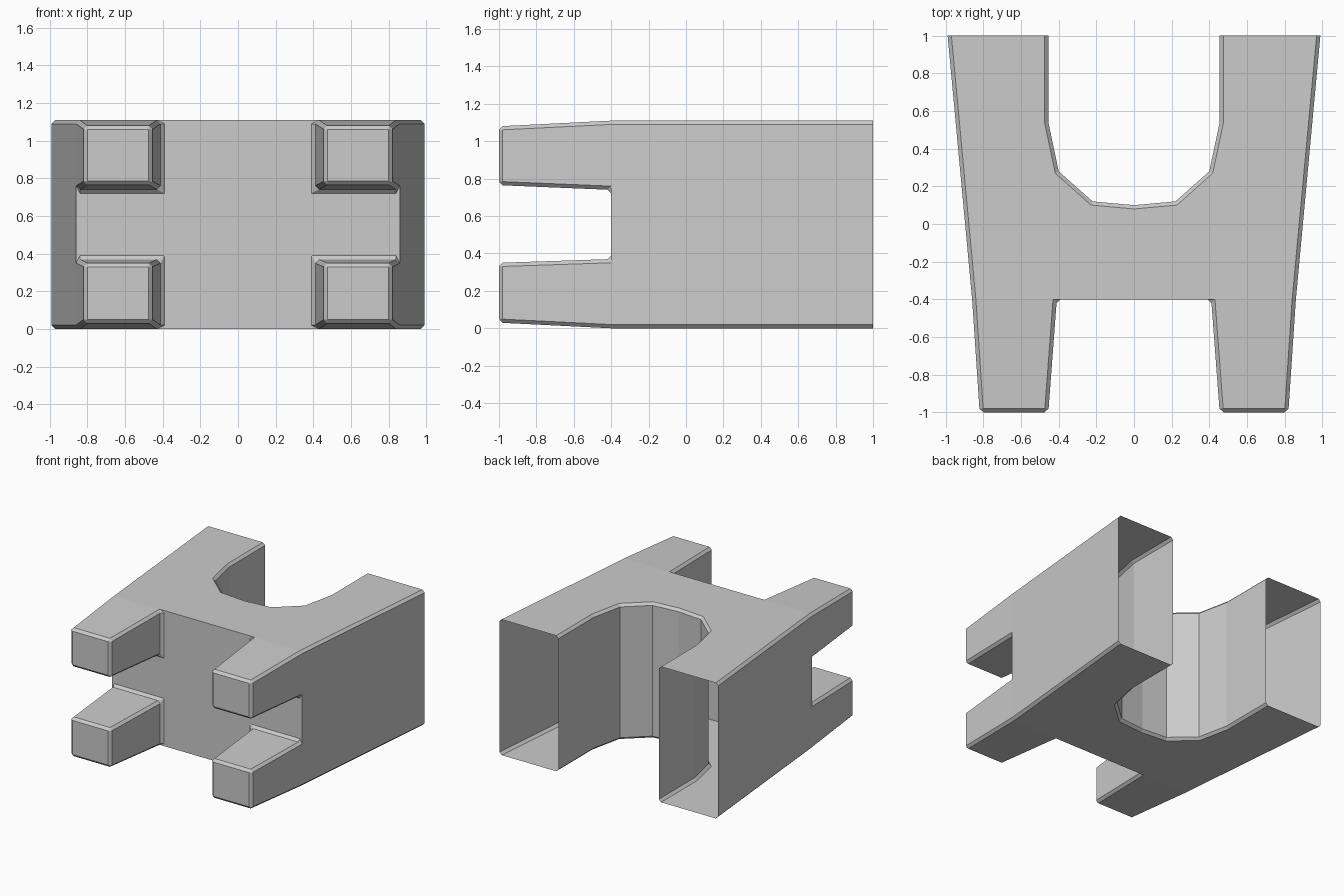
import bpy
import bmesh

cube = bpy.data.objects.get("Cube")
if cube:
    bpy.data.objects.remove(cube, do_unlink=True)

HEIGHT = 1.11
FRONT = -0.4
GAP_LOW, GAP_HIGH = 0.37, 0.74

grey = bpy.data.materials.new("plain grey")
grey.use_nodes = True
colour = (0.6, 0.6, 0.6, 1)
grey.diffuse_color = colour
grey.node_tree.nodes["Principled BSDF"].inputs["Base Color"].default_value = colour

bm = bmesh.new()


def face(points):
    return bm.faces.new([bm.verts.new(p) for p in points])


def mirrored(points):
    """Half outline followed by its mirror image, as one closed loop."""
    return points + [(-a, b) for a, b in reversed(points) if a != 0]


# Top and bottom plates share one plan outline with a rear arch
arch = [(0, 0.10), (0.22, 0.12), (0.40, 0.28), (0.455, 0.54), (0.455, 1)]
plan = mirrored(arch + [(0.99, 1), (0.86, FRONT), (0.41, FRONT)])
for z in (0, HEIGHT):
    face([(x, y, z) for x, y in plan])

# Cross-shaped front wall between the prongs
cross = mirrored([(0.41, HEIGHT), (0.41, GAP_HIGH), (0.86, GAP_HIGH),
                  (0.86, GAP_LOW), (0.41, GAP_LOW), (0.41, 0)])
face([(x, FRONT, z) for x, z in cross])

for s in (-1, 1):
    # Faceted arch wall
    for (xa, ya), (xb, yb) in zip(arch, arch[1:]):
        face([(s * xa, ya, 0), (s * xb, yb, 0),
              (s * xb, yb, HEIGHT), (s * xa, ya, HEIGHT)])

    # Tapered outer wall, with the rear left open
    face([(s * 0.99, 1, 0)]
         + [(s * 0.86, FRONT, z) for z in (0, GAP_LOW, GAP_HIGH, HEIGHT)]
         + [(s * 0.99, 1, HEIGHT)])

    # Upper and lower tapered prongs
    for root, tip in (((0, GAP_LOW), (0.03, 0.35)),
                      ((GAP_HIGH, HEIGHT), (0.765, 1.08))):
        def ring(xs, y, zs):
            return [(s * xs[i], y, zs[j]) for i, j in ((0, 0), (1, 0), (1, 1), (0, 1))]
        back = ring((0.41, 0.86), FRONT, root)
        end = ring((0.455, 0.82), -1, tip)
        face(end)
        for i in range(4):
            j = (i + 1) % 4
            face([back[i], back[j], end[j], end[i]])

bmesh.ops.remove_doubles(bm, verts=bm.verts[:], dist=0.0001)
bmesh.ops.recalc_face_normals(bm, faces=bm.faces[:])

# Narrow chamfer on the sharp edges
sharp = [e for e in bm.edges if len(e.link_faces) == 2 and e.calc_face_angle() > 0.9]
bmesh.ops.bevel(bm, geom=sharp, offset=0.02, offset_type='OFFSET', segments=1,
                profile=0.5, affect='EDGES', clamp_overlap=True)

mesh = bpy.data.meshes.new("pronged_body")
bm.to_mesh(mesh)
bm.free()
mesh.materials.append(grey)
body = bpy.data.objects.new("pronged_body", mesh)
bpy.context.scene.collection.objects.link(body)
